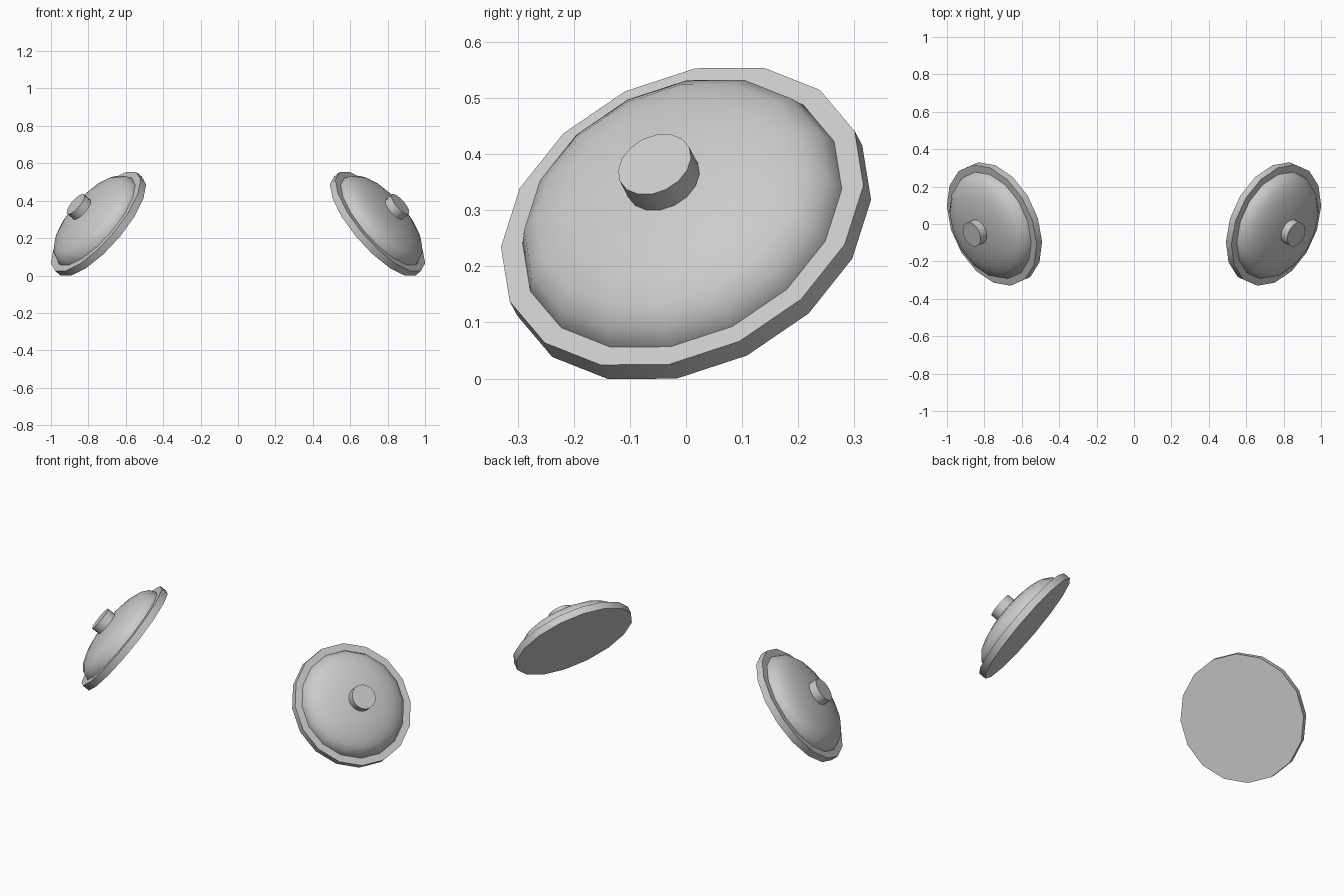
import bpy, bmesh, math
from mathutils import Vector, Matrix

if "Cube" in bpy.data.objects:
    bpy.data.objects.remove(bpy.data.objects["Cube"])

SIDES = 16
T = 0.041  # rim thickness

# tilted frame of the right-hand disc: n points out of the domed face
n = Vector((0.714, -0.329, 0.619)).normalized()
u = Vector((-0.1014, -0.323, -0.055))
u = (u - n * u.dot(n)).normalized()
v = n.cross(u)
frame = Matrix.Translation((0.746, 0, 0.2765)) @ Matrix((u, v, n)).transposed().to_4x4()


def lathe(name, profile, side):
    """Revolve (radius, height) points, closed by end caps, on the tilted frame."""
    bm = bmesh.new()
    rings = []
    for r, h in profile:
        rings.append([bm.verts.new((r * math.cos(2 * math.pi * i / SIDES),
                                    r * math.sin(2 * math.pi * i / SIDES), h))
                      for i in range(SIDES)])
    for a, b in zip(rings, rings[1:]):
        for i in range(SIDES):
            j = (i + 1) % SIDES
            bm.faces.new((a[i], a[j], b[j], b[i]))
    bm.faces.new(rings[0][::-1])
    bm.faces.new(rings[-1])
    bm.transform(frame)
    if side < 0:
        bm.transform(Matrix.Scale(-1, 4, (1, 0, 0)))
    bmesh.ops.recalc_face_normals(bm, faces=bm.faces)
    me = bpy.data.meshes.new(name)
    bm.to_mesh(me)
    bm.free()
    ob = bpy.data.objects.new(name, me)
    bpy.context.collection.objects.link(ob)
    bpy.ops.object.select_all(action='DESELECT')
    ob.select_set(True)
    bpy.context.view_layer.objects.active = ob
    bpy.ops.object.shade_smooth_by_angle(angle=math.radians(30))


f = T / 2  # height of the rim's front face
for side, label in ((1, "right"), (-1, "left")):
    # flat rim plate
    lathe(label + "_rim", [(0.343, -f), (0.343, f)], side)
    # rounded dome
    lathe(label + "_dome", [(0.302, f - 0.01), (0.302, f), (0.287, f + 0.035), (0.255, f + 0.062),
                            (0.20, f + 0.083), (0.135, f + 0.097), (0.06, f + 0.105)], side)
    # centre button
    lathe(label + "_button", [(0.069, f + 0.08), (0.069, f + 0.15)], side)
